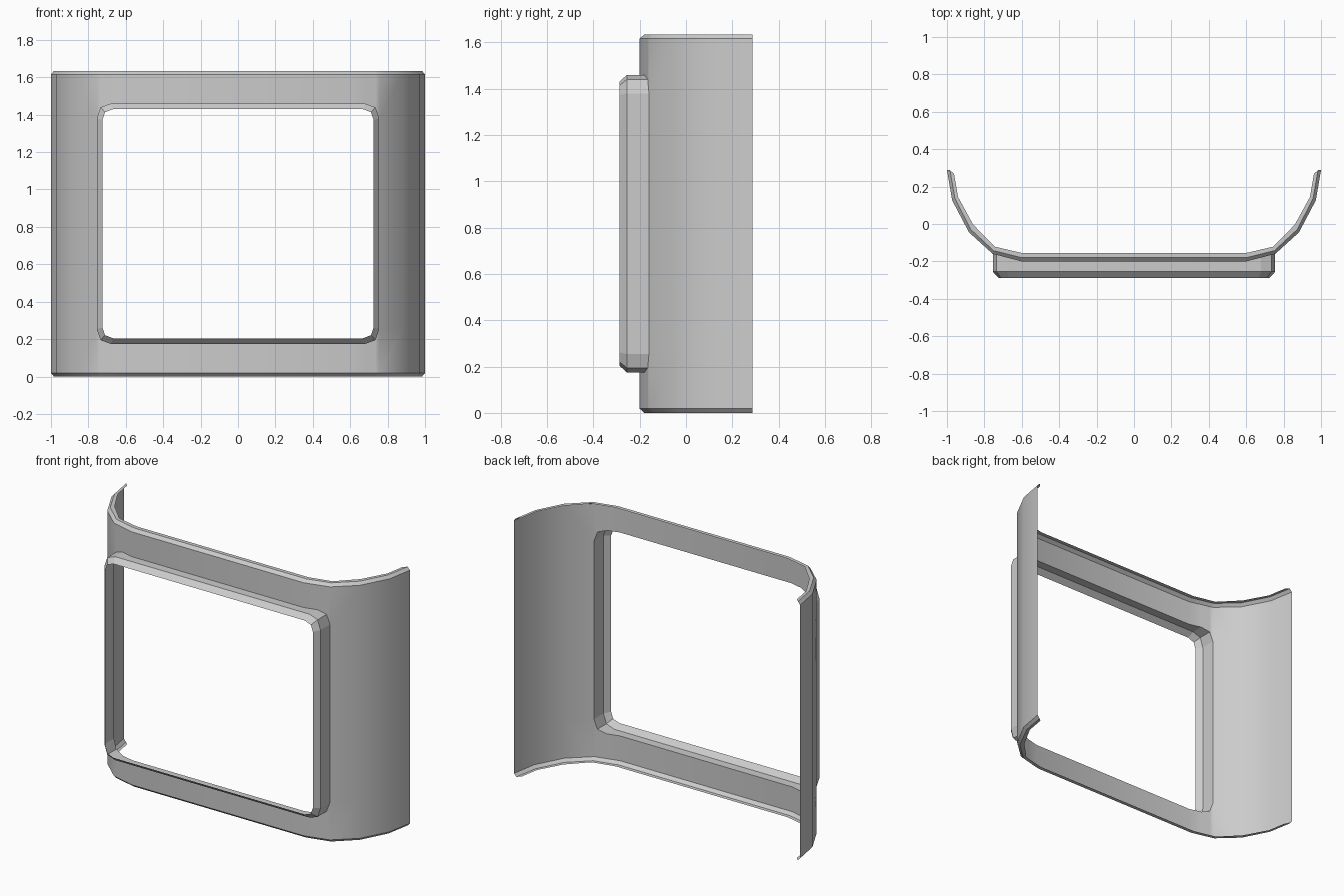
import bpy, bmesh

if "Cube" in bpy.data.objects:
    bpy.data.objects.remove(bpy.data.objects["Cube"])

H = 1.634          # overall height
MID = H / 2        # window centre height
CH = 0.018         # rim chamfer height

# Half profile stations, centre to tip: outer skin, rim mid-line, rim inner edge
OUTER = [(0.6, -0.2), (0.755, -0.16), (0.882, -0.045), (0.972, 0.126), (1.0, 0.288)]
RIM = [(0.6, -0.18), (0.75, -0.143), (0.872, -0.03), (0.957, 0.135), (0.984, 0.288)]
INNER = [(0.6, -0.155), (0.745, -0.121), (0.86, -0.003), (0.941, 0.145), (0.962, 0.268)]

# Window outline: fraction of the bend (0.6..0.755), half height, inset x, inset half height
WINDOW = [(0.0, 0.6425, 0.6, 0.6125), (0.516, 0.6425, 0.668, 0.6125),
          (0.87, 0.6225, 0.711, 0.596), (1.0, 0.5625, 0.725, 0.556)]


def lerp(path, t):
    a, b = path[0], path[1]
    return (a[0] + (b[0] - a[0]) * t, a[1] + (b[1] - a[1]) * t)


def make_object(name, bm):
    me = bpy.data.meshes.new(name)
    bm.to_mesh(me)
    bm.free()
    ob = bpy.data.objects.new(name, me)
    bpy.context.collection.objects.link(ob)
    return ob


# Columns of the band: (outer, rim, inner, window half height, beside window)
half = [(lerp(OUTER, t), lerp(RIM, t), lerp(INNER, t), h, True) for t, h, _, _ in WINDOW]
half += [(OUTER[i], RIM[i], INNER[i], 0.5625, False) for i in (2, 3, 4)]
flip = lambda p: (-p[0], p[1])
columns = [(flip(o), flip(r), flip(n), h, w) for o, r, n, h, w in reversed(half)] + half

# Curved band with window opening and turned-in top and bottom rims
bm = bmesh.new()
grid = []
for o, r, n, h, _ in columns:
    rows = [(n, 0), (r, 0), (o, CH), (o, MID - h), (o, MID + h), (o, H - CH), (r, H), (n, H)]
    grid.append([bm.verts.new((p[0], p[1], z)) for p, z in rows])
for i in range(len(grid) - 1):
    a, b = grid[i], grid[i + 1]
    for j in range(7):
        if j == 3 and columns[i][4] and columns[i + 1][4]:
            continue
        bm.faces.new((a[j], b[j], b[j + 1], a[j + 1]))
band = make_object("curved_band", bm)
bpy.context.view_layer.objects.active = band
band.select_set(True)
bpy.ops.object.shade_smooth_by_angle(angle=0.55)

# Window frame: collar rising off the band, then a bevel toward the opening
quarter = [(lerp(OUTER, t), h, xi, hi) for t, h, xi, hi in WINDOW]
loop = []
for sx, sz, order in ((-1, -1, -1), (1, -1, 1), (1, 1, -1), (-1, 1, 1)):
    for (x, y), h, xi, hi in quarter[::order]:
        loop.append(((sx * x, y, MID + sz * h),
                     (sx * x, -0.255, MID + sz * h),
                     (sx * xi, -0.288, MID + sz * hi)))
bm = bmesh.new()
rings = [[bm.verts.new(p) for p in pts] for pts in loop]
for i, a in enumerate(rings):
    b = rings[(i + 1) % len(rings)]
    for j in range(2):
        bm.faces.new((a[j], b[j], b[j + 1], a[j + 1]))
bmesh.ops.recalc_face_normals(bm, faces=bm.faces)
# Outward direction: the lower collar wall must face down
bm.faces.ensure_lookup_table()
low = min(bm.faces, key=lambda f: f.calc_center_median().z)
if low.normal.z > 0:
    bmesh.ops.reverse_faces(bm, faces=bm.faces)
make_object("window_frame", bm)
